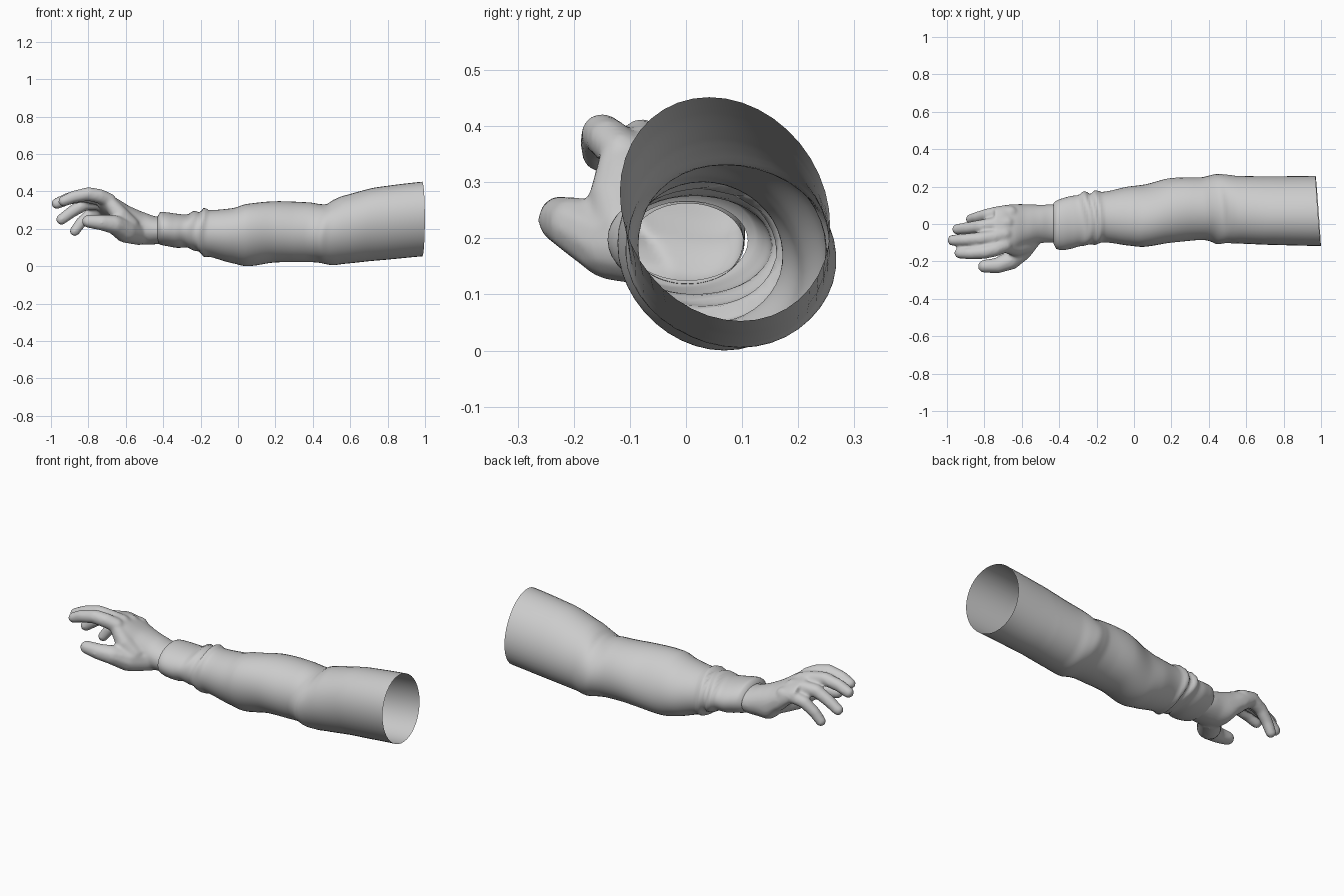
import bpy, bmesh, math
from mathutils import Vector, Matrix

if "Cube" in bpy.data.objects:
    bpy.data.objects.remove(bpy.data.objects["Cube"])

grey = bpy.data.materials.new("light_grey")
grey.diffuse_color = (0.6, 0.6, 0.6, 1)
grey.use_nodes = True
grey.node_tree.nodes["Principled BSDF"].inputs["Base Color"].default_value = grey.diffuse_color


def hermite(table, x):
    """Smoothly interpolate rows (x, ...) sorted by falling x."""
    x = max(min(x, table[0][0]), table[-1][0])
    i = 0
    while i < len(table) - 2 and x < table[i + 1][0]:
        i += 1
    a, b = table[i], table[i + 1]
    h = b[0] - a[0]
    t = (x - a[0]) / h

    def slope(j, k):
        lo, hi = table[max(j - 1, 0)], table[min(j + 1, len(table) - 1)]
        return (hi[k] - lo[k]) / (hi[0] - lo[0]) * 0.8

    out = []
    for k in range(1, len(a)):
        m0, m1 = slope(i, k) * h, slope(i + 1, k) * h
        out.append((2*t**3 - 3*t*t + 1) * a[k] + (t**3 - 2*t*t + t) * m0
                   + (3*t*t - 2*t**3) * b[k] + (t**3 - t*t) * m1)
    return out


def loft(bm, rings, caps=False):
    """Skin a list of point rings."""
    loops = [[bm.verts.new(p) for p in r] for r in rings]
    n = len(loops[0])
    for r0, r1 in zip(loops, loops[1:]):
        for j in range(n):
            k = (j + 1) % n
            bm.faces.new((r0[j], r0[k], r1[k], r1[j]))
    if caps:
        bm.faces.new(loops[0])
        bm.faces.new(loops[-1])


def make_object(name, bm):
    bmesh.ops.recalc_face_normals(bm, faces=bm.faces)
    me = bpy.data.meshes.new(name)
    bm.to_mesh(me)
    bm.free()
    me.materials.append(grey)
    ob = bpy.data.objects.new(name, me)
    bpy.context.collection.objects.link(ob)
    bpy.context.view_layer.objects.active = ob
    return ob


def chain(bm, pts):
    """Run of overlapping balls through (x, y, z, radius) points."""
    for a, b in zip(pts, pts[1:]):
        a, b = Vector(a), Vector(b)
        steps = max(2, int((b - a).length / 0.008))
        for s in range(steps + 1):
            p = a.lerp(b, s / steps)
            bmesh.ops.create_icosphere(bm, subdivisions=2, radius=p[3],
                                       matrix=Matrix.Translation(p.xyz))


# sleeve: x, bottom z, top z, front y, back y
SLEEVE = [
    (0.99, .053, .452, -.118, .257), (0.75, .031, .423, -.112, .255),
    (0.56, .012, .376, -.105, .257), (0.50, .005, .354, -.103, .265),
    (0.46, .010, .332, -.108, .268), (0.42, .018, .332, -.092, .260),
    (0.37, .022, .341, -.085, .250), (0.20, .020, .347, -.100, .246),
    (0.05, .000, .333, -.122, .210), (-0.03, .016, .310, -.115, .200),
    (-0.16, .050, .300, -.098, .172), (-0.195, .050, .312, -.112, .180),
    (-0.215, .076, .287, -.108, .160), (-0.25, .082, .296, -.116, .176),
    (-0.285, .100, .276, -.120, .155), (-0.33, .098, .280, -.132, .150),
    (-0.385, .108, .288, -.140, .136), (-0.42, .116, .288, -.130, .122),
    (-0.43, .125, .266, -.106, .110)]
SIDES, STEPS = 40, 110
rings = []
for i in range(STEPS + 1):
    x = 0.985 - 1.415 * i / STEPS
    ring = []
    twist = 0.15 * min(1, max(0, (x - 0.3) / 0.4))
    end = max(0, (x - 0.8) / 0.185)
    fold = math.exp(-((x + 0.24) / 0.09) ** 2) + math.exp(-((x - 0.44) / 0.09) ** 2)
    # the lowest point leans to the back along the forearm
    lean = 0.15 * math.exp(-((x - 0.05) / 0.2) ** 2)
    for j in range(SIDES):
        a = 2 * math.pi * j / SIDES
        # folds run at a slant around the arm
        z0, z1, y0, y1 = hermite(SLEEVE, x + 0.02 * fold * math.sin(2 * a + 1))
        ring.append((x - 0.014 * end * math.cos(a),
                     (y0 + y1) / 2 + (y1 - y0) / 2 * math.cos(a + twist + lean),
                     (z0 + z1) / 2 + (z1 - z0) / 2 * math.sin(a)))
    rings.append(ring)
bm = bmesh.new()
loft(bm, rings)
sleeve = make_object("sleeve", bm)
sleeve.data.shade_smooth()

# hand: wrist and palm core
PALM = [
    (-0.36, .122, .258, -.093, .100), (-0.44, .117, .266, -.100, .105),
    (-0.50, .114, .287, -.102, .103), (-0.57, .125, .315, -.118, .106),
    (-0.64, .205, .350, -.138, .106), (-0.70, .260, .376, -.146, .100),
    (-0.745, .300, .382, -.142, .088)]
rings = []
for i in range(25):
    x = -0.36 - 0.385 * i / 24
    z0, z1, y0, y1 = hermite(PALM, x)
    t = min(1, max(0, (-0.5 - x) / 0.15))
    ring = []
    for j in range(32):
        a = 2 * math.pi * j / 32
        c, s = math.cos(a), math.sin(a)
        # the palm is boxier than the wrist and tilts towards the thumb
        c = math.copysign(abs(c) ** (1 - 0.25 * t), c)
        s = math.copysign(abs(s) ** (1 - 0.25 * t), s)
        dy = (y1 - y0) / 2 * c
        ring.append((x, (y0 + y1) / 2 + dy,
                     (z0 + z1) / 2 + (z1 - z0) / 2 * s - 0.22 * t * dy))
    rings.append(ring)
bm = bmesh.new()
loft(bm, rings, caps=True)
# index, middle, ring and little finger, then thumb
for pts in (
    [(-.69, -.115, .353, .039), (-.74, -.135, .374, .040), (-.80, -.150, .386, .038),
     (-.88, -.156, .370, .034), (-.932, -.156, .348, .030)],
    [(-.69, -.055, .348, .039), (-.74, -.068, .362, .040), (-.825, -.079, .378, .037),
     (-.91, -.085, .360, .034), (-.968, -.087, .335, .031)],
    [(-.68, .005, .330, .039), (-.74, .000, .338, .039), (-.82, -.012, .332, .036),
     (-.89, -.022, .290, .033), (-.944, -.028, .250, .030)],
    [(-.66, .060, .300, .039), (-.72, .060, .302, .038), (-.785, .050, .282, .034),
     (-.838, .036, .235, .031), (-.873, .026, .187, .028)],
    [(-.53, -.04, .175, .064), (-.60, -.13, .188, .065), (-.66, -.195, .222, .052),
     (-.73, -.222, .233, .043), (-.80, -.226, .240, .036)],
    # web between thumb and index finger
    [(-.58, -.11, .215, .055), (-.63, -.125, .270, .050), (-.68, -.120, .335, .038)],
):
    chain(bm, pts)
hand = make_object("hand", bm)
mod = hand.modifiers.new("fuse", "REMESH")
mod.mode = "VOXEL"
mod.voxel_size = 0.008
bpy.ops.object.modifier_apply(modifier="fuse")
mod = hand.modifiers.new("soften", "SMOOTH")
mod.iterations = 8
bpy.ops.object.modifier_apply(modifier="soften")
# open the wrist inside the cuff
bm = bmesh.new()
bm.from_mesh(hand.data)
bmesh.ops.bisect_plane(bm, geom=bm.verts[:] + bm.edges[:] + bm.faces[:],
                       plane_co=(-0.415, 0, 0), plane_no=(1, 0, 0), clear_outer=True)
# drop inner shells left by the fused parts, keeping the outer one
seen, islands = set(), []
for v in bm.verts:
    if v in seen:
        continue
    stack, island = [v], []
    seen.add(v)
    while stack:
        w = stack.pop()
        island.append(w)
        for e in w.link_edges:
            o = e.other_vert(w)
            if o not in seen:
                seen.add(o)
                stack.append(o)
    islands.append(island)
islands.sort(key=len)
bmesh.ops.delete(bm, geom=[v for isl in islands[:-1] for v in isl], context="VERTS")
bm.to_mesh(hand.data)
bm.free()
hand.data.shade_smooth()
